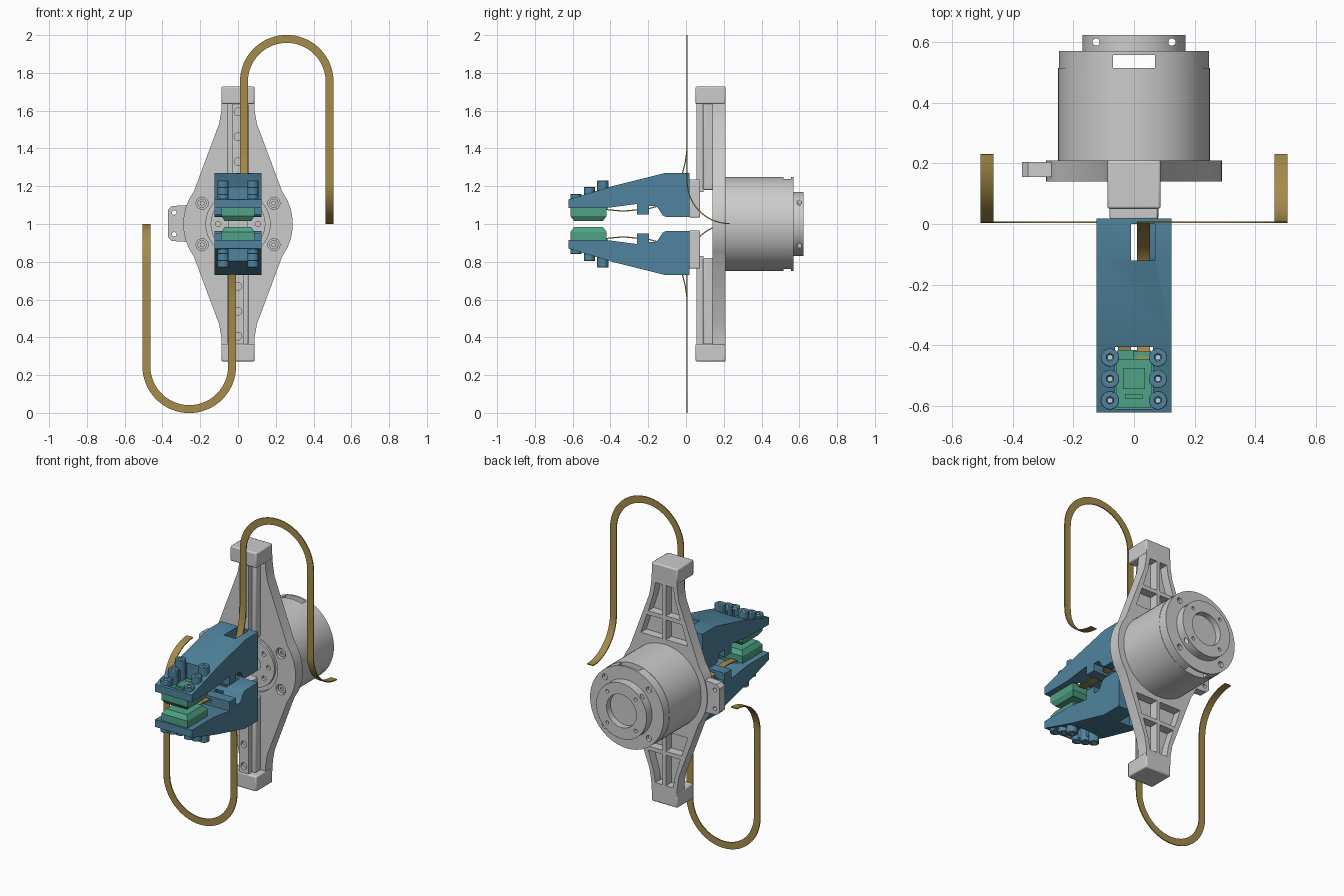
import bpy, bmesh, math
from mathutils import Matrix, Vector

if "Cube" in bpy.data.objects:
    bpy.data.objects.remove(bpy.data.objects["Cube"])

def material(name, rgb):
    m = bpy.data.materials.new(name)
    m.diffuse_color = (*rgb, 1)
    m.use_nodes = True
    m.node_tree.nodes["Principled BSDF"].inputs["Base Color"].default_value = m.diffuse_color
    return m

BLUE = material("blue", (0.08, 0.23, 0.34))
GREEN = material("green", (0.08, 0.36, 0.24))
GOLD = material("gold", (0.38, 0.26, 0.07))

def make(name, bm, mat=None, bevel=0):
    bmesh.ops.recalc_face_normals(bm, faces=bm.faces)
    me = bpy.data.meshes.new(name)
    bm.to_mesh(me)
    bm.free()
    ob = bpy.data.objects.new(name, me)
    bpy.context.collection.objects.link(ob)
    if mat:
        me.materials.append(mat)
    if bevel:
        b = ob.modifiers.new("bevel", 'BEVEL')
        b.width, b.segments, b.limit_method = bevel, 2, 'ANGLE'
    return ob

def prism(name, pts, axis, lo, hi, mat=None, bevel=0):
    """Extrude a profile: axis x takes (y,z) points, axis y takes (x,z) points."""
    bm = bmesh.new()
    at = (lambda a, b, d: (d, a, b)) if axis == 'x' else (lambda a, b, d: (a, d, b))
    lo_v = [bm.verts.new(at(a, b, lo)) for a, b in pts]
    hi_v = [bm.verts.new(at(a, b, hi)) for a, b in pts]
    bm.faces.new(lo_v)
    bm.faces.new(hi_v[::-1])
    for i in range(len(pts)):
        j = (i + 1) % len(pts)
        bm.faces.new((lo_v[i], lo_v[j], hi_v[j], hi_v[i]))
    return make(name, bm, mat, bevel)

def box(name, x, y, z, mat=None, bevel=0):
    return prism(name, [(x[0], z[0]), (x[1], z[0]), (x[1], z[1]), (x[0], z[1])], 'y', *y, mat, bevel)

def cyl(name, r, c, lo, hi, axis='y', mat=None, n=48, bevel=0):
    """Cylinder: axis y centred on (x,z), axis z centred on (x,y)."""
    bm = bmesh.new()
    mid = (lo + hi) / 2
    if axis == 'y':
        m = Matrix.Translation((c[0], mid, c[1])) @ Matrix.Rotation(math.pi / 2, 4, 'X')
    else:
        m = Matrix.Translation((c[0], c[1], mid))
    bmesh.ops.create_cone(bm, cap_ends=True, segments=n, radius1=r, radius2=r, depth=hi - lo, matrix=m)
    return make(name, bm, mat, bevel)

def cut(ob, cutters):
    bpy.context.view_layer.objects.active = ob
    for c in cutters:
        b = ob.modifiers.new("cut", 'BOOLEAN')
        b.operation, b.object = 'DIFFERENCE', c
        bpy.ops.object.modifier_apply(modifier=b.name)
        bpy.data.objects.remove(c)

# base plate: tapered arms around a round middle
right = [(0.085, 1.66), (0.088, 1.6), (0.10, 1.53)]
right += [(0.29 * math.cos(a), 1 + 0.29 * math.sin(a)) for a in [math.radians(36 - 6 * i) for i in range(13)]]
right += [(0.10, 0.47), (0.088, 0.4), (0.085, 0.34)]
plate = prism("base_plate", right + [(-x, z) for x, z in reversed(right)], 'y', 0.14, 0.21)
pockets = [[(0.012, 1.28), (0.158, 1.28), (0.118, 1.40), (0.012, 1.40)],
           [(0.012, 1.425), (0.108, 1.425), (0.072, 1.54), (0.06, 1.61), (0.012, 1.61)]]
holes = [prism("cutter", [(sx * x, 1 + sz * (z - 1)) for x, z in p], 'y', 0.157, 0.25)
         for p in pockets for sx in (1, -1) for sz in (1, -1)]
holes.append(cyl("cutter", 0.17, (0, 1), 0.1, 0.158))
holes += [cyl("cutter", 0.032, (sx * 0.19, 1 + sz * 0.11), 0.1, 0.165, n=24) for sx in (1, -1) for sz in (1, -1)]
cut(plate, holes)
for sx in (1, -1):
    for sz in (1, -1):
        c = (sx * 0.19, 1 + sz * 0.11)
        bolt = cyl("plate_bolt", 0.024, c, 0.15, 0.175, n=24)
        cut(bolt, [cyl("cutter", 0.011, c, 0.14, 0.162, n=6)])

# side ear with two holes
ear = prism("side_ear", [(-0.24, 1.13), (-0.27, 1.1), (-0.35, 1.095), (-0.37, 1.075), (-0.37, 0.93),
                         (-0.35, 0.91), (-0.27, 0.905), (-0.24, 0.87)], 'y', 0.155, 0.205)
cut(ear, [cyl("cutter", 0.012, (-0.338, z), 0.1, 0.3, n=20) for z in (0.945, 1.06)])

# hub in the plate's round recess
hub = cyl("hub_disc", 0.145, (0, 1), 0.143, 0.17)
cut(hub, [cyl("cutter", 0.05, (0, 1), 0.1, 0.16, n=32)] +
    [cyl("cutter", 0.014, (0.105 * math.cos(i * math.pi / 4), 1 + 0.105 * math.sin(i * math.pi / 4)), 0.1, 0.16, n=16)
     for i in range(8)])

# motor housing, rear cover and output flange
motor = cyl("motor_housing", 0.25, (0, 1), 0.205, 0.515, n=72)
cover = cyl("motor_cover", 0.248, (0, 1), 0.515, 0.57, n=72)
cut(cover, [box("cutter", (-0.07, 0.07), (0.5, 0.557), (0.7, 1.3))] +
    [cyl("cutter", 0.018, (0.21 * math.cos(a), 1 + 0.21 * math.sin(a)), 0.55, 0.6, n=20)
     for a in [math.pi / 4 + i * math.pi / 2 for i in range(4)]])
flange = cyl("rear_flange", 0.17, (0, 1), 0.565, 0.623, n=64, bevel=0.005)
cut(flange, [cyl("cutter", 0.1, (0, 1), 0.585, 0.7)] +
    [cyl("cutter", 0.012, (x, 0.6), 0.8, 1.2, 'z', n=16) for x in (-0.125, 0.125)] +
    [cyl("cutter", 0.01, (0.135 * math.cos(a), 1 + 0.135 * math.sin(a)), 0.6, 0.7, n=16)
     for a in [math.pi / 4 + i * math.pi / 2 for i in range(4)]])

# ---- everything below is the upper half; it is turned about the centre for the lower half
arm = [box("end_cap", (-0.088, 0.088), (0.05, 0.21), (1.635, 1.728), bevel=0.008),
       box("rail_ridge", (-0.055, 0.055), (0.09, 0.145), (1.18, 1.64), bevel=0.008)]

# rail with counterbored holes, and its carriage
rail = box("rail", (-0.033, 0.033), (0.055, 0.092), (1.17, 1.68))
cut(rail, [cyl("cutter", 0.02, (0, 1.33 + 0.132 * i), 0.04, 0.075, n=20) for i in range(3)])
arm += [rail, box("carriage", (-0.08, 0.078), (0.016, 0.075), (1.035, 1.235), bevel=0.005)]

# jaw side profile (y,z) with an arched notch and a strip clip
profile = [(0.018, 1.27), (-0.11, 1.27), (-0.39, 1.20), (-0.622, 1.13), (-0.622, 1.085), (-0.42, 1.085),
           (-0.26, 1.106), (-0.26, 1.05), (-0.196, 1.05), (-0.196, 1.095), (-0.165, 1.095),
           (-0.148, 1.085), (-0.136, 1.065), (-0.124, 1.046), (-0.106, 1.037), (0.018, 1.037)]
jaw = prism("jaw", profile, 'x', -0.124, 0.124, BLUE)
cut(jaw, [box("cutter", (-0.01, 0.07), (-0.12, 0.0), (0.9, 1.4)),
          box("cutter", (-0.062, 0.062), (-0.61, -0.405), (1.0, 1.4)),
          box("cutter", (0.0, 0.06), (-0.27, -0.1), (1.066, 1.09))])
arm.append(jaw)

# clamp screws through the tip
for x in (-0.079, 0.079):
    for y, top in ((-0.582, 1.158), (-0.511, 1.195), (-0.44, 1.23)):
        s = cyl("clamp_screw", 0.03, (x, y), 1.09, top, 'z', BLUE, 32, 0.003)
        cut(s, [cyl("cutter", 0.013, (x, y), top - 0.02, top + 0.02, 'z', n=6)])
        pin = cyl("screw_pin", 0.009, (x, y), top - 0.03, top - 0.004, 'z', n=16)
        arm += [s, pin]

# finger pad: flange plate, tapered face and the inlay seen through the tip window
arm.append(box("pad_plate", (-0.088, 0.088), (-0.612, -0.42), (1.042, 1.086), GREEN))
bm = bmesh.new()
bmesh.ops.create_cube(bm, size=1)
for v in bm.verts:
    k = 1 if v.co.z > 0 else 0.8
    v.co = (v.co.x * 0.176 * k, -0.516 + v.co.y * 0.192 * k, 1.042 if v.co.z > 0 else 1.016)
arm.append(make("pad_face", bm, GREEN))
arm += [box("pad_inlay", (-0.058, 0.058), (-0.606, -0.445), (1.08, 1.11), GREEN),
        box("inlay_block", (-0.036, 0.036), (-0.545, -0.475), (1.1, 1.12), GREEN),
        box("inlay_key", (-0.03, 0.028), (-0.578, -0.56), (1.1, 1.118), GREEN),
        box("inlay_tab", (-0.055, 0.0), (-0.446, -0.415), (1.08, 1.105), GREEN)]

# flat cable: runs from the pad out through the jaw, loops over and ends curling back
X = Vector((1, 0, 0))
path = [(Vector((0.031, y, z)), X) for y, z in
        ((-0.46, 1.09), (-0.41, 1.075), (-0.33, 1.068), (-0.26, 1.075), (-0.19, 1.083), (-0.13, 1.10),
         (-0.09, 1.13), (-0.06, 1.17), (-0.035, 1.22), (-0.018, 1.27), (-0.003, 1.33), (0.006, 1.4))]
for i in range(33):
    a = math.pi * (1 - i / 32)
    d = Vector((math.cos(a), 0, math.sin(a)))
    path.append((Vector((0.258, 0.006, 1.753)) + d * 0.227, -d))
for i in range(13):
    a = math.radians(90 * i / 12)
    path.append((Vector((0.485, 0.23 - 0.224 * math.cos(a), 1.226 - 0.224 * math.sin(a))), -X))
bm = bmesh.new()
rings = []
for i, (p, w) in enumerate(path):
    t = (path[min(i + 1, len(path) - 1)][0] - path[max(i - 1, 0)][0]).normalized()
    n = t.cross(w).normalized() * 0.003
    w = w * 0.021
    rings.append([bm.verts.new(p + o) for o in (w + n, n - w, -w - n, w - n)])
for r, s in zip(rings, rings[1:]):
    for k in range(4):
        bm.faces.new((r[k], r[(k + 1) % 4], s[(k + 1) % 4], s[k]))
bm.faces.new(rings[0])
bm.faces.new(rings[-1][::-1])
arm.append(make("flat_cable", bm, GOLD))

# lower half: same parts turned 180 degrees about the front-back axis
turn = Matrix.Translation((0, 0, 1)) @ Matrix.Rotation(math.pi, 4, 'Y') @ Matrix.Translation((0, 0, -1))
for ob in arm:
    base = ob.name.split(".")[0]
    low = ob.copy()
    low.data = ob.data.copy()
    low.data.transform(turn)
    low.name = "lower_" + base
    ob.name = "upper_" + base
    bpy.context.collection.objects.link(low)

bpy.ops.object.select_all(action='SELECT')
bpy.context.view_layer.objects.active = plate
bpy.ops.object.shade_smooth_by_angle(angle=math.radians(30))
